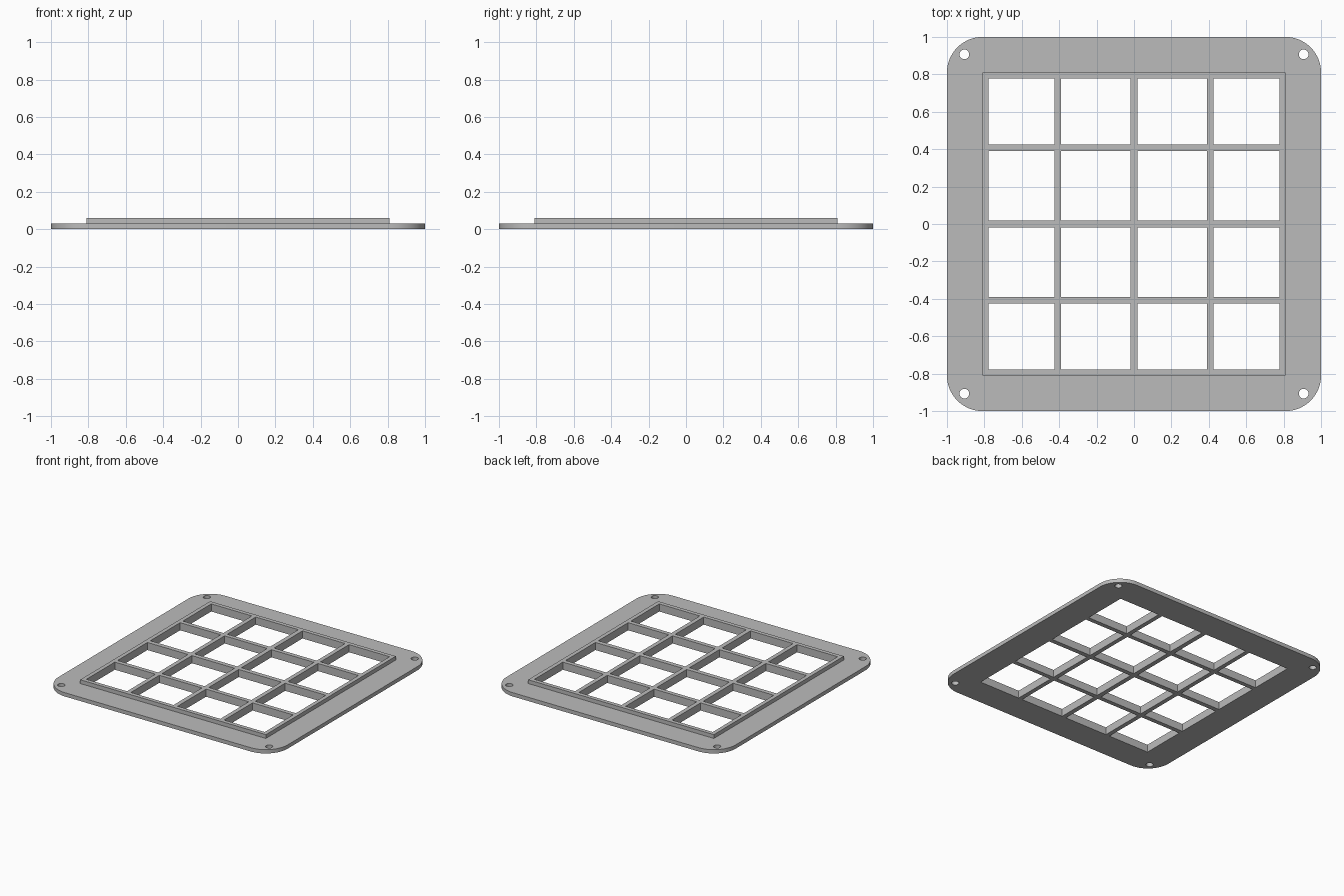
import bpy, bmesh
from math import cos, sin, pi

if "Cube" in bpy.data.objects:
    bpy.data.objects.remove(bpy.data.objects["Cube"], do_unlink=True)

PLATE_TOP, GRID_TOP = 0.03, 0.06
GRID_HALF, CORNER_RADIUS = 0.81, 0.19
HOLE_POS, HOLE_RADIUS = 0.907, 0.026
CELLS = [(-0.778, -0.424), (-0.39, -0.018), (0.018, 0.39), (0.424, 0.778)]

grey = bpy.data.materials.new("grey")
grey.use_nodes = True
grey.diffuse_color = (0.5, 0.5, 0.5, 1)
grey.node_tree.nodes["Principled BSDF"].inputs["Base Color"].default_value = (0.5, 0.5, 0.5, 1)


def arc(cx, cy, radius, start, sweep, steps):
    angles = [start + sweep * i / steps for i in range(steps + 1)]
    return [(cx + radius * cos(a), cy + radius * sin(a)) for a in angles]


def rectangle(x0, x1, y0, y1):
    return [(x0, y0), (x1, y0), (x1, y1), (x0, y1)]


def prisms(name, outlines, z0, z1):
    """Extrude each closed outline into a solid, all in one object."""
    bm = bmesh.new()
    for outline in outlines:
        face = bm.faces.new([bm.verts.new((x, y, z0)) for x, y in outline])
        top = bmesh.ops.extrude_face_region(bm, geom=[face], use_keep_orig=True)["geom"]
        moved = [v for v in top if isinstance(v, bmesh.types.BMVert)]
        bmesh.ops.translate(bm, verts=moved, vec=(0, 0, z1 - z0))
    bmesh.ops.recalc_face_normals(bm, faces=bm.faces)
    mesh = bpy.data.meshes.new(name)
    bm.to_mesh(mesh)
    bm.free()
    mesh.materials.append(grey)
    obj = bpy.data.objects.new(name, mesh)
    bpy.context.collection.objects.link(obj)
    return obj


def combine(target, other, operation):
    """Apply a boolean and discard the helper solid."""
    mod = target.modifiers.new(operation.lower(), "BOOLEAN")
    mod.operation, mod.solver, mod.object = operation, "EXACT", other
    bpy.context.view_layer.objects.active = target
    bpy.ops.object.modifier_apply(modifier=mod.name)
    bpy.data.objects.remove(other, do_unlink=True)


# Flat base plate with rounded corners
outline = []
for i, (sx, sy) in enumerate([(1, 1), (-1, 1), (-1, -1), (1, -1)]):
    centre = 1 - CORNER_RADIUS
    outline += arc(sx * centre, sy * centre, CORNER_RADIUS, i * pi / 2, pi / 2, 16)
plate = prisms("grid_plate", [outline], 0, PLATE_TOP)

# Raised square block that becomes the grid
block = prisms("raised_block", [rectangle(-GRID_HALF, GRID_HALF, -GRID_HALF, GRID_HALF)],
               PLATE_TOP / 2, GRID_TOP)
combine(plate, block, "UNION")

# Square windows and corner screw holes, cut right through
windows = [rectangle(*xs, *ys) for xs in CELLS for ys in CELLS]
holes = [arc(sx * HOLE_POS, sy * HOLE_POS, HOLE_RADIUS, 0, 2 * pi, 32)[:-1]
         for sx in (-1, 1) for sy in (-1, 1)]
cutter = prisms("opening_cutter", windows + holes, -0.1, 0.2)
cutter.hide_render = True
combine(plate, cutter, "DIFFERENCE")

# Smooth rounded corners and holes, crisp edges elsewhere
bpy.ops.object.select_all(action="DESELECT")
plate.select_set(True)
bpy.context.view_layer.objects.active = plate
bpy.ops.object.shade_smooth_by_angle(angle=pi / 6)
